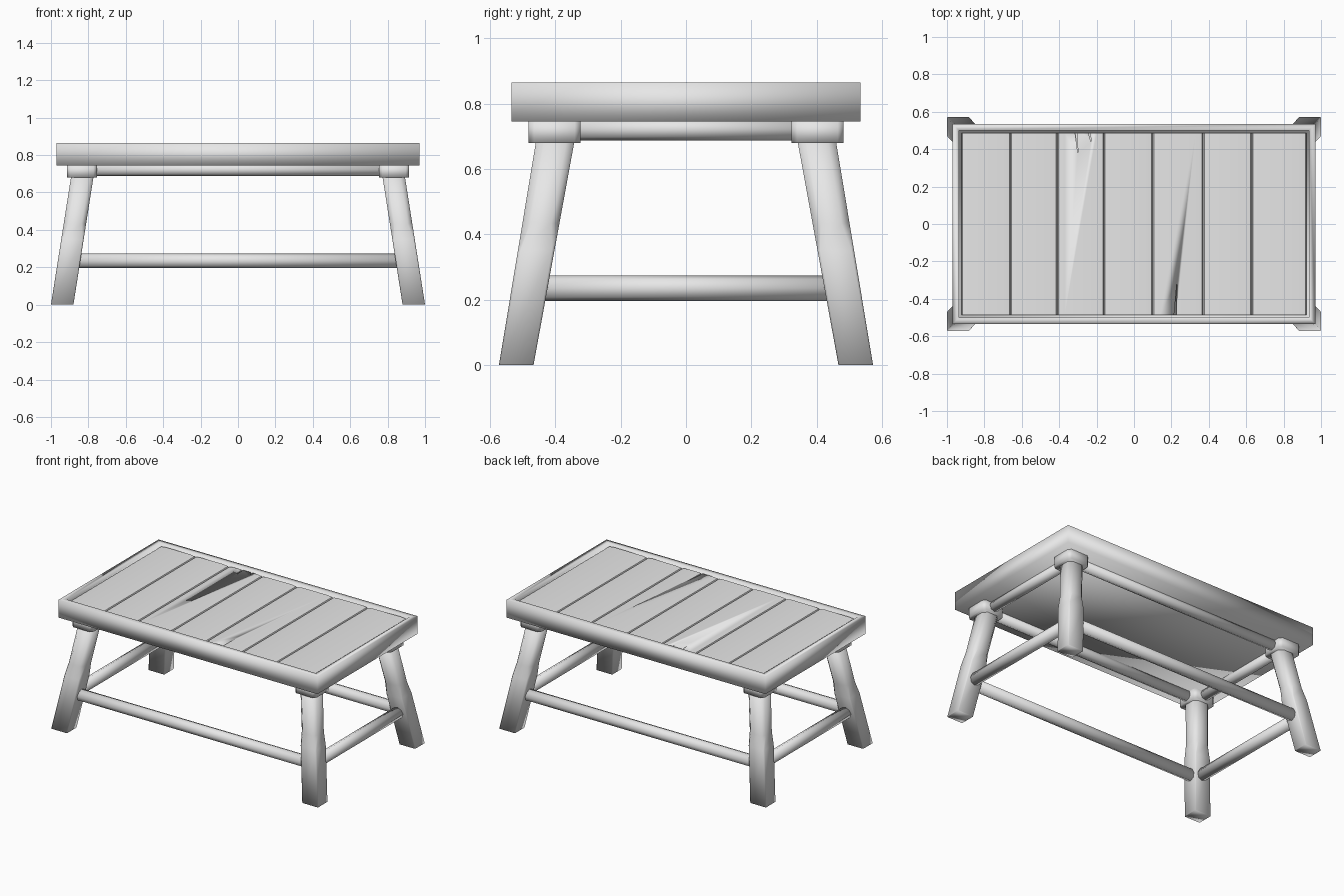
import bpy, bmesh
from mathutils import Vector

if "Cube" in bpy.data.objects:
    bpy.data.objects.remove(bpy.data.objects["Cube"], do_unlink=True)

GREY = (0.8, 0.8, 0.8, 1)
wood = bpy.data.materials.new("pale grey wood")
wood.use_nodes = True
wood.diffuse_color = GREY
wood.node_tree.nodes["Principled BSDF"].inputs["Base Color"].default_value = GREY


def finish(bm, name, smooth=True):
    """Turn a bmesh into a named, coloured object."""
    bmesh.ops.recalc_face_normals(bm, faces=bm.faces[:])
    for f in bm.faces:
        f.smooth = smooth
    me = bpy.data.meshes.new(name)
    bm.to_mesh(me)
    bm.free()
    me.materials.append(wood)
    ob = bpy.data.objects.new(name, me)
    bpy.context.collection.objects.link(ob)
    return ob


def box_bm(lo, hi):
    bm = bmesh.new()
    bmesh.ops.create_cube(bm, size=1)
    lo, hi = Vector(lo), Vector(hi)
    for v in bm.verts:
        v.co = (lo + hi) / 2 + v.co * (hi - lo)
    return bm


def loft(rings, name):
    """Skin a list of equal rings and cap the ends."""
    bm = bmesh.new()
    loops = [[bm.verts.new(p) for p in r] for r in rings]
    n = len(loops[0])
    for a, b in zip(loops, loops[1:]):
        for i in range(n):
            j = (i + 1) % n
            bm.faces.new((a[i], a[j], b[j], b[i]))
    bm.faces.new(loops[0])
    bm.faces.new(loops[-1])
    return finish(bm, name)


def chamfered(cx, cy, hx, hy, c, z):
    """Rectangle with cut corners at height z."""
    return [(cx + x, cy + y, z) for x, y in (
        (hx, c - hy), (hx, hy - c), (hx - c, hy), (c - hx, hy),
        (-hx, hy - c), (-hx, c - hy), (c - hx, -hy), (hx - c, -hy))]


def rod(start, end, radius, name):
    """Eight-sided smooth rail between two points."""
    bm = bmesh.new()
    axis = Vector(end) - Vector(start)
    bmesh.ops.create_cone(bm, cap_ends=True, segments=8, radius1=radius,
                          radius2=radius, depth=axis.length)
    mid = (Vector(start) + Vector(end)) / 2
    turn = axis.to_track_quat('Z', 'Y')
    for v in bm.verts:
        v.co = mid + turn @ v.co
    return finish(bm, name)


# Frame: a slab with a shallow pocket in its top
bm = box_bm((-0.97, -0.535, 0.745), (0.97, 0.535, 0.865))
top = max(bm.faces, key=lambda f: f.calc_center_median().z)
bmesh.ops.inset_region(bm, faces=[top], thickness=0.048)
pocket = bmesh.ops.extrude_face_region(bm, geom=[top])
for v in pocket["geom"]:
    if isinstance(v, bmesh.types.BMVert):
        v.co.z -= 0.04
if top.is_valid:
    bm.faces.remove(top)
finish(bm, "top_frame")

# Plank panel: one grooved profile run from front to back
seams = [-0.922, -0.66, -0.41, -0.16, 0.1, 0.37, 0.63, 0.922]
profile = [(seams[-1], 0.82), (seams[0], 0.82)]
for a, b in zip(seams, seams[1:]):
    profile += [(a, 0.838), (a + 0.006, 0.85), (a + 0.04, 0.854),
                (b - 0.04, 0.855), (b - 0.006, 0.85)]
profile.append((seams[-1], 0.838))
planks = loft([[(x, y, z) for x, z in profile] for y in (-0.487, 0.487)],
              "top_planks")

# Short splits in the plank ends
for i, (x, side, length) in enumerate([(-0.31, 1, 0.11), (-0.24, 1, 0.05),
                                       (0.22, -1, 0.18)]):
    bm = bmesh.new()
    y0, y1 = side * 0.5, side * (0.487 - length)
    low = [bm.verts.new(p) for p in ((x - 0.007, y0, 0.838), (x + 0.007, y0, 0.838),
                                     (x + 0.01, y1, 0.838))]
    base = bm.faces.new(low)
    up = bmesh.ops.extrude_face_region(bm, geom=[base])
    for v in up["geom"]:
        if isinstance(v, bmesh.types.BMVert):
            v.co.z = 0.9
    if not base.is_valid or len(bm.faces) == 4:
        bm.faces.new(low)
    cutter = finish(bm, f"split_cutter_{i + 1}")
    cutter.hide_render = True
    cutter.hide_viewport = True
    cut = planks.modifiers.new("split", 'BOOLEAN')
    cut.object = cutter
    cut.operation = 'DIFFERENCE'
    cut.solver = 'EXACT'

bpy.ops.object.select_all(action='DESELECT')
planks.select_set(True)
bpy.context.view_layer.objects.active = planks
bpy.ops.object.shade_smooth_by_angle(angle=0.5)

# Splayed legs with hewn corners, and the blocks that hold them
foot, head = Vector((0.94, 0.52, 0)), Vector((0.83, 0.398, 0.7))
for sx, x_name in ((1, "left"), (-1, "right")):
    for sy, y_name in ((-1, "front"), (1, "back")):
        rings = []
        for t, c in ((0, 0.004), (0.5, 0.008), (0.62, 0.025), (1, 0.025)):
            p = foot.lerp(head, t)
            rings.append(chamfered(sx * p.x, sy * p.y, 0.06, 0.053 + 0.006 * t, c, p.z))
        loft(rings, f"{y_name}_{x_name}_leg")
        loft([chamfered(sx * 0.835, sy * 0.403, 0.08, 0.08, 0.018, z)
              for z in (0.68, 0.75)], f"{y_name}_{x_name}_leg_block")

# Lower stretchers and upper rails on all four sides
for name, x, y, z, r in (("stretcher", 0.9, 0.478, 0.235, 0.039),
                         ("upper_rail", 0.835, 0.403, 0.722, 0.034)):
    for s, side in ((-1, "front"), (1, "back")):
        rod((-x, s * y, z), (x, s * y, z), r, f"{side}_{name}")
    for s, side in ((1, "left"), (-1, "right")):
        rod((s * x, -y, z), (s * x, y, z), r, f"{side}_{name}")
